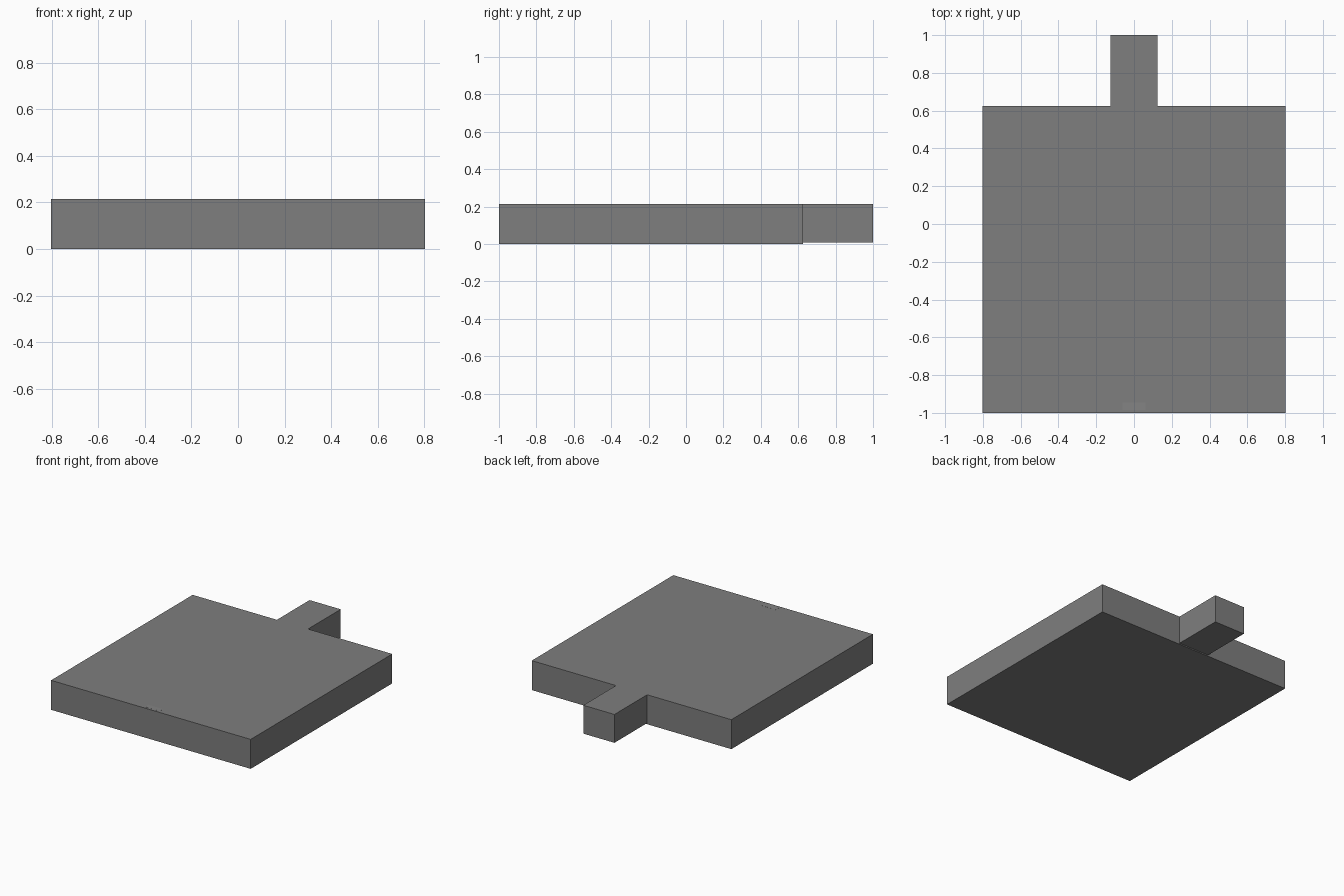
import bpy

if "Cube" in bpy.data.objects:
    bpy.data.objects.remove(bpy.data.objects["Cube"])


def paint(name, value):
    """Plain grey material."""
    m = bpy.data.materials.new(name)
    m.diffuse_color = (value, value, value, 1)
    m.use_nodes = True
    m.node_tree.nodes["Principled BSDF"].inputs["Base Color"].default_value = m.diffuse_color
    return m


def box(name, x0, x1, y0, y1, z0, z1, mat):
    """Axis-aligned box given by its limits."""
    bpy.ops.mesh.primitive_cube_add(size=1)
    ob = bpy.context.object
    ob.name = name
    ob.location = ((x0 + x1) / 2, (y0 + y1) / 2, (z0 + z1) / 2)
    ob.scale = (x1 - x0, y1 - y0, z1 - z0)
    bpy.ops.object.transform_apply(location=True, rotation=False, scale=True)
    ob.data.materials.append(mat)
    return ob


TOP = 0.214
BASE = 0.008
dark = paint("dark_grey", 0.21)
light = paint("inlay_grey", 0.23)

# Main slab, standing on a thin base plate
box("slab", -0.802, 0.802, -1.0, 0.625, BASE, TOP, dark)
box("base_plate", -0.802, 0.802, -1.0, 0.625, 0.0, BASE, dark)

# Connector tab at the back, level with the slab top and clear of the base plate
box("tab", -0.125, 0.125, 0.625, 1.0, BASE, TOP, dark)

# Small flush inlay near the front edge
box("front_inlay", -0.06, 0.06, -0.985, -0.945, TOP - 0.004, TOP + 0.0005, light)
